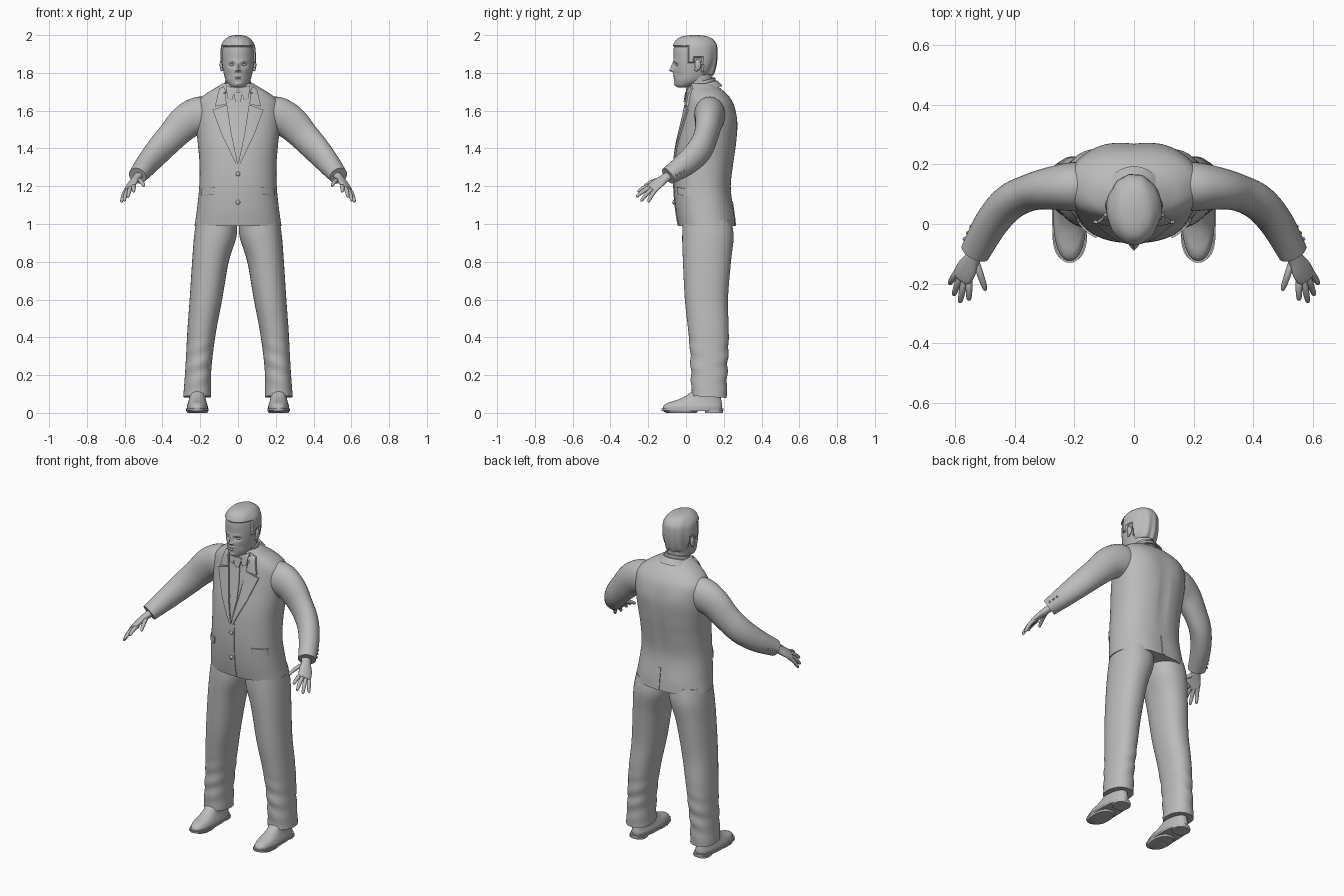
import bpy, bmesh, math
from mathutils import Vector, Quaternion, Matrix
from mathutils.bvhtree import BVHTree

cube = bpy.data.objects.get("Cube")
if cube:
    bpy.data.objects.remove(cube, do_unlink=True)

grey = bpy.data.materials.new("plain grey")
grey.use_nodes = True
grey.diffuse_color = (0.5, 0.5, 0.5, 1)
bsdf = grey.node_tree.nodes["Principled BSDF"]
bsdf.inputs["Base Color"].default_value = grey.diffuse_color
bsdf.inputs["Roughness"].default_value = 0.7
parts = []


def finish(name, bm, mirror=False):
    mesh = bpy.data.meshes.new(name)
    bm.to_mesh(mesh)
    bm.free()
    mesh.materials.append(grey)
    obj = bpy.data.objects.new(name, mesh)
    bpy.context.collection.objects.link(obj)
    if mirror:
        mod = obj.modifiers.new("Mirror", "MIRROR")
        mod.use_mirror_merge = False
    parts.append(obj)
    return obj


def skin(rings):
    """Closed surface through rings of equal point count."""
    bm = bmesh.new()
    loops = [[bm.verts.new(p) for p in ring] for ring in rings]
    n = len(loops[0])
    for a, b in zip(loops, loops[1:]):
        for i in range(n):
            j = (i + 1) % n
            bm.faces.new((a[i], a[j], b[j], b[i]))
    bm.faces.new(loops[0][::-1])
    bm.faces.new(loops[-1])
    bmesh.ops.recalc_face_normals(bm, faces=bm.faces)
    return bm


def smooth(keys, steps):
    """Catmull-Rom interpolation of rows of numbers."""
    out = []
    for i in range(len(keys) - 1):
        a, b, c, d = (keys[max(0, min(len(keys) - 1, i + k))] for k in (-1, 0, 1, 2))
        for s in range(steps):
            t = s / steps
            out.append([q + (r - p) * t / 2 + (2 * p - 5 * q + 4 * r - s4) * t * t / 2
                        + (3 * q - p - 3 * r + s4) * t ** 3 / 2
                        for p, q, r, s4 in zip(a, b, c, d)])
    return out + [list(keys[-1])]


def oval(sides, power):
    for i in range(sides):
        a = math.tau * i / sides
        c, s = math.cos(a), math.sin(a)
        yield (math.copysign(abs(c) ** (2 / power), c), math.copysign(abs(s) ** (2 / power), s))


def body(keys, sides=40, steps=5, power=2.0):
    """Stack of level ovals; each key is z, centre x, half width, front y, back y."""
    return skin([[(cx + rx * u, (f + b) / 2 + (b - f) / 2 * v, z) for u, v in oval(sides, power)]
                 for z, cx, rx, f, b in smooth(keys, steps)])


def tube(keys, sides=24, steps=5, roll=0.0, power=2.0):
    """Ovals across a path; each key is x, y, z, half width, half height."""
    rows = smooth(keys, steps)
    pts = [Vector(r[:3]) for r in rows]
    rings = []
    for i, (p, r) in enumerate(zip(pts, rows)):
        d = (pts[min(i + 1, len(pts) - 1)] - pts[max(i - 1, 0)]).normalized()
        side = d.cross(Vector((0, 0, 1))).normalized()
        up = side.cross(d)
        side, up = (side * math.cos(roll) + up * math.sin(roll),
                    up * math.cos(roll) - side * math.sin(roll))
        rings.append([p + side * r[3] * u + up * r[4] * v for u, v in oval(sides, power)])
    return skin(rings)


def sculpt(bm, bumps, front=True, middle=0.05):
    """Push the front or back in y with soft mirrored bumps: x, z, spread x, spread z, amount."""
    for v in bm.verts:
        if (v.co.y < middle) == front:
            x, z = abs(v.co.x), v.co.z
            v.co.y += sum(k * math.exp(-((x - bx) / sx) ** 2 - ((z - bz) / sz) ** 2)
                          for bx, bz, sx, sz, k in bumps)


def ball(name, centre, size, mirror=False):
    bm = bmesh.new()
    m = Matrix.Translation(centre) @ Matrix.Diagonal((*size, 1))
    bmesh.ops.create_uvsphere(bm, u_segments=16, v_segments=10, radius=1, matrix=m)
    return finish(name, bm, mirror)


# Jacket body
bm = body([(.99, 0, .23, -.04, .262), (1.08, 0, .217, -.055, .25), (1.2, 0, .205, -.064, .238),
           (1.32, 0, .204, -.06, .252), (1.42, 0, .212, -.048, .266), (1.52, 0, .222, -.026, .272),
           (1.6, 0, .224, -.008, .262), (1.65, 0, .212, .002, .245), (1.69, 0, .17, .008, .215),
           (1.72, 0, .12, .012, .18), (1.745, 0, .08, .022, .155)], sides=64, power=2.3)
sculpt(bm, [(0, 1.36, .02, .16, -.01), (.1, 1.56, .06, .07, .006), (.1, 1.05, .07, .06, .006)],
       front=False, middle=.12)
jacket = finish("jacket", bm)
tree = BVHTree.FromPolygons([v.co for v in jacket.data.vertices],
                            [list(p.vertices) for p in jacket.data.polygons])


def along(line, t):
    f = t * (len(line) - 1)
    i = min(int(f), len(line) - 2)
    return Vector(line[i]).lerp(Vector(line[i + 1]), f - i)


def plate(name, edge_a, edge_b, lift, mirror=False, face=-1):
    """Thin panel laid on the jacket between two x, z edge lines."""
    rings = []
    for r in range(13):
        a, b = along(edge_a, r / 12), along(edge_b, r / 12)
        outer, inner = [], []
        for s in range(7):
            x, z = a.lerp(b, s / 6)
            hit = tree.ray_cast(Vector((x, face, z)), Vector((0, -face, 0)))[0]
            y = hit.y if hit else .1
            outer.append((x, y + face * lift, z))
            inner.append((x, y - face * .004, z))
        rings.append(outer + inner[::-1])
    return finish(name, skin(rings), mirror)


# Shirt front, tie, lapels, pockets and seams
plate("shirt_front", [(-.065, 1.72), (-.05, 1.6), (-.002, 1.34)], [(.065, 1.72), (.05, 1.6), (.002, 1.34)], .002)
plate("tie", [(-.012, 1.66), (-.022, 1.56), (-.024, 1.46), (-.006, 1.36)],
      [(.012, 1.66), (.022, 1.56), (.024, 1.46), (.006, 1.36)], .007)
plate("tie_knot", [(-.025, 1.7), (-.02, 1.67), (-.012, 1.645)], [(.025, 1.7), (.02, 1.67), (.012, 1.645)], .014)
plate("shirt_collar_points", [(.014, 1.715), (.032, 1.655)], [(.065, 1.735), (.056, 1.665)], .01, True)
plate("collar_leaves", [(.074, 1.73), (.06, 1.635)], [(.1, 1.715), (.122, 1.622)], .011, True)
plate("lapels", [(.058, 1.632), (.035, 1.48), (.001, 1.32)], [(.135, 1.605), (.085, 1.47), (.012, 1.32)], .009, True)
plate("pocket_flaps", [(.125, 1.195), (.13, 1.157)], [(.193, 1.187), (.195, 1.147)], .008, True)
plate("front_overlap", [(-.012, 1.32), (-.012, .992)], [(.02, 1.32), (.02, .992)], .004)
plate("back_vent", [(-.003, 1.12), (-.003, .992)], [(.012, 1.12), (.016, .992)], .004, face=1)
for label, z in (("upper", 1.265), ("lower", 1.115)):
    ball(label + "_button", (0, -.067 if z > 1.2 else -.065, z), (.012, .007, .012))


# Collars wrapped round the neck, higher at the back
def collar(name, r_top, r_low, z_top, z_low, rise, gap, thick):
    rings = []
    for i in range(33):
        a = -math.pi / 2 + gap + (math.tau - 2 * gap) * i / 32
        lift = rise * (1 + math.sin(a)) / 2
        ring = []
        for r, z in ((r_low, z_low), (r_top, z_top), (r_top - thick, z_top), (r_low - thick, z_low)):
            ring.append((r * math.cos(a), .08 + r * 1.08 * math.sin(a), z + lift))
        rings.append(ring)
    finish(name, skin(rings))


collar("shirt_collar", .069, .074, 1.735, 1.69, .04, .15, .008)
collar("jacket_collar", .08, .105, 1.715, 1.685, .045, .75, .012)

# Sleeves and cuff buttons
finish("sleeves", tube([(.13, .125, 1.59, .075, .08), (.2, .125, 1.575, .082, .1), (.275, .12, 1.54, .072, .093),
                        (.35, .105, 1.465, .062, .08), (.42, .07, 1.39, .061, .074),
                        (.48, .0, 1.32, .057, .064), (.532, -.095, 1.255, .05, .047)], sides=32), True)
for i in range(3):
    ball("cuff_button_%d" % (i + 1), (.546 + .011 * i, -.01 - .02 * i, 1.282 - .011 * i), (.006, .006, .006), True)

# Hands
finish("palms", tube([(.515, -.075, 1.268, .026, .022), (.54, -.115, 1.24, .028, .02), (.56, -.15, 1.215, .038, .017),
                      (.576, -.178, 1.192, .037, .014), (.58, -.186, 1.186, .026, .009)], roll=.45), True)
fingers = {"index": ((.552, -.185, 1.2), (.553, -.255, 1.17)), "middle": ((.567, -.183, 1.195), (.583, -.263, 1.142)),
           "ring": ((.581, -.174, 1.187), (.604, -.238, 1.12)), "little": ((.592, -.16, 1.18), (.618, -.2, 1.115)),
           "thumb": ((.528, -.13, 1.235), (.497, -.222, 1.2))}
for label, (base, tip) in fingers.items():
    base, tip = Vector(base), Vector(tip)
    keys = []
    for t, r in ((-.15, .011), (.3, .0115), (.65, .0105), (.93, .008), (1, .003)):
        p = base.lerp(tip, t) + Vector((0, 0, .03 * t * (1 - t)))
        keys.append((*p, r, r))
    finish(label + "_fingers" if label != "thumb" else "thumbs", tube(keys, sides=12, steps=3), True)

# Trouser legs
bm = body([(.085, .216, .074, .03, .216), (.2, .212, .069, .026, .218), (.32, .203, .071, .022, .224),
           (.45, .19, .077, .01, .226), (.6, .17, .086, -.006, .222), (.8, .146, .097, -.016, .238),
           (.93, .121, .112, -.02, .252), (1.02, .112, .108, -.015, .24)], sides=48, steps=8, power=2.2)
for v in bm.verts:
    fold = max(0, 1 - abs(v.co.z - .25) / .2)
    v.co.y += .004 * fold * math.sin(v.co.z * 70 + v.co.x * 25)
    if v.co.z < .1:
        v.co.z -= .06 * (v.co.y - .12)
finish("trouser_legs", bm, True)

# Shoes
finish("shoe_uppers", body([(.018, .215, .055, -.122, .19), (.035, .215, .055, -.121, .192),
                            (.052, .215, .05, -.1, .19), (.066, .215, .046, -.055, .187),
                            (.085, .215, .043, -.01, .183), (.12, .215, .042, .04, .175)], power=2.3), True)
finish("shoe_soles", body([(.01, .215, .059, -.128, .197), (.022, .215, .06, -.13, .198)], steps=1, power=2.4), True)
finish("shoe_treads", body([(0, .215, .052, -.105, .055), (.012, .215, .058, -.126, .065)], steps=1, power=2.4), True)
finish("shoe_heels", body([(0, .215, .048, .1, .194), (.012, .215, .048, .1, .196)], steps=1, power=2.6), True)

# Neck and head
finish("neck", body([(1.66, 0, .06, .015, .145), (1.72, 0, .06, .004, .14), (1.8, 0, .065, -.005, .14)]))
bm = body([(1.722, 0, .022, -.042, .005), (1.732, 0, .043, -.054, .045), (1.76, 0, .064, -.062, .105),
           (1.8, 0, .076, -.066, .14), (1.84, 0, .083, -.066, .153), (1.88, 0, .086, -.066, .159),
           (1.92, 0, .085, -.066, .16), (1.95, 0, .079, -.06, .155), (1.975, 0, .062, -.042, .135),
           (1.988, 0, .04, -.012, .105), (1.993, 0, .012, .03, .065)], sides=96, steps=7)
sculpt(bm, [(.032, 1.842, .015, .01, .012), (0, 1.832, .008, .02, -.014), (0, 1.814, .011, .008, -.018),
            (.013, 1.811, .006, .006, -.007), (.03, 1.861, .018, .006, -.005), (0, 1.785, .02, .004, -.005),
            (0, 1.778, .022, .002, .005), (0, 1.771, .017, .004, -.005), (0, 1.74, .02, .01, -.006),
            (.05, 1.79, .015, .02, .004)])
hair = bm.copy()
finish("head", bm)


# Hair lifted off the scalp, with its edge left on the skin
def hairline(y):
    if y < .012:
        return 1.94
    return 1.85 if y < .045 else 1.88 if y < .082 else 1.79


bald = [f for f in hair.faces if f.calc_center_median().z < hairline(f.calc_center_median().y)]
bmesh.ops.delete(hair, geom=bald, context='FACES')
hair.normal_update()
for v, n in [(v, v.normal.copy()) for v in hair.verts]:
    strand = .001 * math.sin(v.co.x * 160 + v.co.y * 25)
    v.co += n * (.0005 if v.is_boundary else .007 + strand * max(0, 1.99 - v.co.z) * 20)
finish("hair", hair)

# Eyes and ears
ball("eyes", (.032, -.042, 1.842), (.014, .012, .008), True)
ball("ears", (.087, .063, 1.842), (.01, .017, .03), True)
ball("ear_lobes", (.086, .055, 1.82), (.008, .01, .012), True)

# Smooth shading with crisp panel edges
bpy.ops.object.select_all(action='DESELECT')
for obj in parts:
    obj.select_set(True)
bpy.context.view_layer.objects.active = jacket
bpy.ops.object.shade_smooth_by_angle(angle=math.radians(40))
